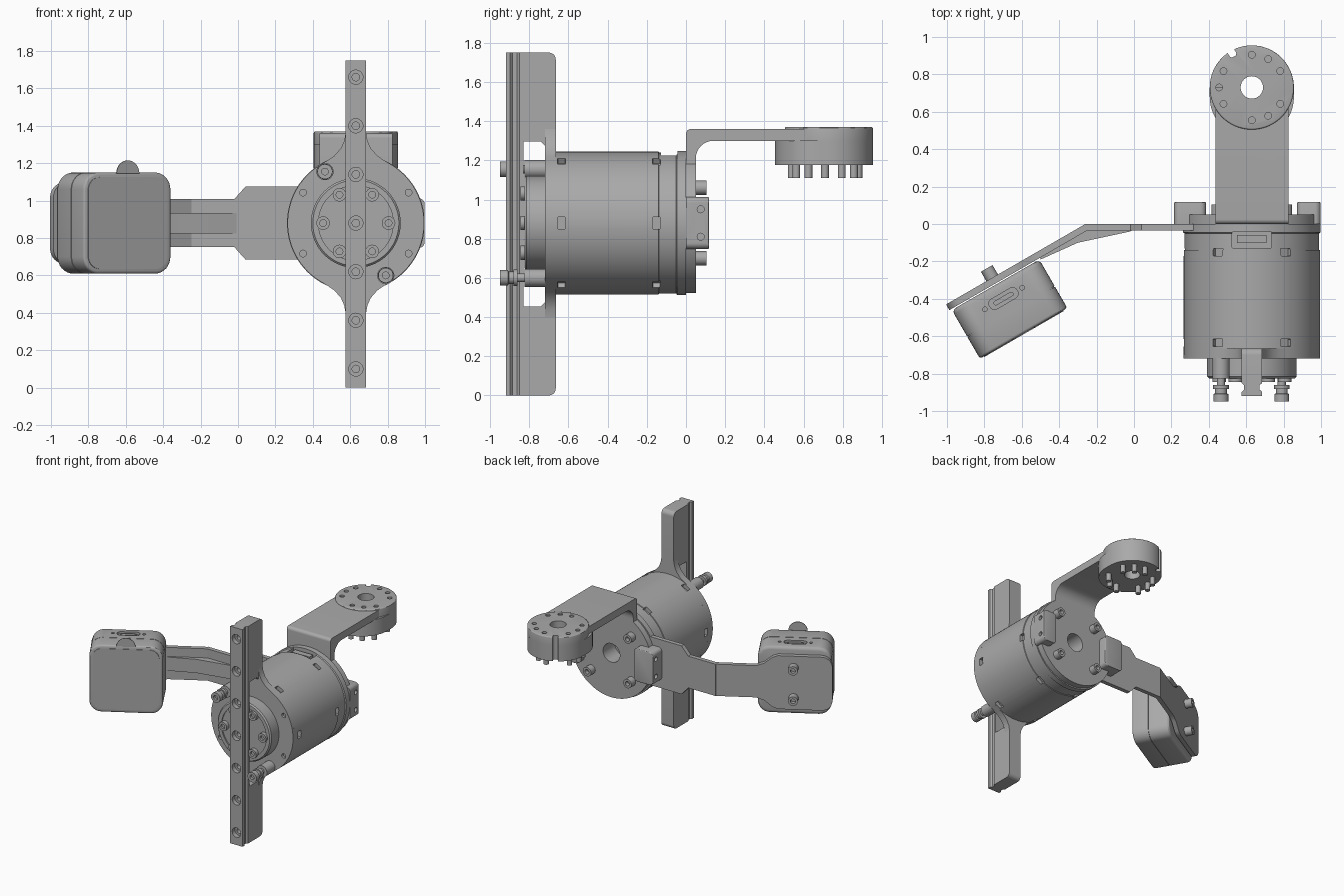
import bpy, bmesh
from math import sin, cos, pi, radians
from mathutils import Vector as V

cube = bpy.data.objects.get("Cube")
if cube:
    bpy.data.objects.remove(cube)

grey = bpy.data.materials.new("machined_grey")
grey.use_nodes = True
grey.diffuse_color = (0.4, 0.4, 0.4, 1)
grey.node_tree.nodes["Principled BSDF"].inputs["Base Color"].default_value = (0.4, 0.4, 0.4, 1)

X, Y, Z = V((1, 0, 0)), V((0, 1, 0)), V((0, 0, 1))
CX, CZ = 0.63, 0.88          # motor axis
parts = []


def finish(name, bm, keep=True):
    bmesh.ops.remove_doubles(bm, verts=bm.verts, dist=1e-5)
    bmesh.ops.recalc_face_normals(bm, faces=bm.faces)
    me = bpy.data.meshes.new(name)
    bm.to_mesh(me)
    bm.free()
    me.materials.append(grey)
    ob = bpy.data.objects.new(name, me)
    bpy.context.collection.objects.link(ob)
    if keep:
        parts.append(ob)
    return ob


def prism(name, pts, o, u, v, w, depth, bevel=0, keep=True):
    """Outline in the u, v plane, pushed along w; bevel rounds the far rim."""
    bm = bmesh.new()
    face = bm.faces.new([bm.verts.new(V(o) + u * a + v * b) for a, b in pts])
    top = bmesh.ops.extrude_face_region(bm, geom=[face])["geom"]
    verts = [g for g in top if isinstance(g, bmesh.types.BMVert)]
    bmesh.ops.translate(bm, verts=verts, vec=w * depth)
    if bevel:
        rim = [g for g in top if isinstance(g, bmesh.types.BMEdge)]
        bmesh.ops.bevel(bm, geom=rim, offset=bevel, segments=3, profile=0.5, affect='EDGES')
    return finish(name, bm, keep)


def lathe(name, o, axis, prof, segs=32, keep=True):
    """Revolve (radius, height) points about an axis."""
    bm = bmesh.new()
    a = axis.orthogonal().normalized()
    b = axis.cross(a)
    rings = []
    for r, h in prof:
        rings.append([bm.verts.new(V(o) + axis * h + (a * cos(t) + b * sin(t)) * r)
                      for t in (2 * pi * i / segs for i in range(segs))])
    for p, q in zip(rings, rings[1:]):
        for i in range(segs):
            j = (i + 1) % segs
            bm.faces.new((p[i], p[j], q[j], q[i]))
    bmesh.ops.remove_doubles(bm, verts=bm.verts, dist=1e-5)
    bmesh.ops.dissolve_degenerate(bm, edges=bm.edges, dist=1e-6)
    return finish(name, bm, keep)


def rod(name, o, axis, r, length, segs=32, keep=True):
    return lathe(name, o, axis, [(0, 0), (r, 0), (r, length), (0, length)], segs, keep)


def screw(name, o, axis, r, length):
    s = r * 0.5
    return lathe(name, o, axis, [(0, 0), (r, 0), (r, length), (s, length),
                                 (s, length * 0.5), (0, length * 0.5)], 24)


def arc(cx, cy, r, a0, a1, n=8):
    return [(cx + r * cos(radians(a0 + (a1 - a0) * i / n)),
             cy + r * sin(radians(a0 + (a1 - a0) * i / n))) for i in range(n + 1)]


def rrect(w, h, r):
    x, y = w / 2 - r, h / 2 - r
    return (arc(x, y, r, 0, 90) + arc(-x, y, r, 90, 180)
            + arc(-x, -y, r, 180, 270) + arc(x, -y, r, 270, 360))


def cut(ob, cutters):
    for c in cutters:
        m = ob.modifiers.new("cut", 'BOOLEAN')
        m.operation, m.solver, m.object = 'DIFFERENCE', 'EXACT', c
        bpy.context.view_layer.objects.active = ob
        bpy.ops.object.modifier_apply(modifier=m.name)
        bpy.data.objects.remove(c)


# Motor housing, with shallow seams and a bore in the back
body = lathe("motor_housing", (CX, 0, CZ), Y, [
    (0, -.7), (.365, -.7), (.365, -.14), (.36, -.138), (.36, -.05), (.368, -.045),
    (.368, 0), (.358, 0), (.358, .05), (.075, .05), (.075, -.1), (0, -.1)], 96)
windows = []
for k in range(6):
    t = k * pi / 3
    out, side = V((cos(t), 0, sin(t))), V((-sin(t), 0, cos(t)))
    for y in (-.635, -.15):
        windows.append(prism("window_cutter", rrect(.04, .06, .004), V((CX, y, CZ)) + out * .335,
                             Y, side, out, .1, keep=False))
windows.append(prism("port_cutter", rrect(.21, .085, .004), (CX, -.085, CZ + .32),
                     X, Y, Z, .1, keep=False))
cut(body, windows)
prism("port_connector", rrect(.16, .045, .004), (CX, -.08, CZ + .3), X, Y, Z, .045)

# Front flange that flares into the rail
flare = [(.19, .312), (.15, .336), (.115, .36), (.08, .4), (.062, .44), (.055, .48)]
right = arc(0, 0, .365, -56, 56, 32) + flare
left = [(-a, b) for a, b in reversed(flare)] + arc(0, 0, .365, 124, 236, 32)
low = [(-a, -b) for a, b in flare] + [(a, -b) for a, b in reversed(flare)]
flange = prism("front_flange", right + left + low, (CX, -.72, CZ), X, Z, Y, .055)
cut(flange, [rod("hole_cutter", (CX + sx * .282, -.73, CZ + sz * .163), Y, .018, .04, 20, False)
             for sx in (-1, 1) for sz in (-1, 1)])

# Front hub, its bolts and the two long standoffs
lathe("front_hub", (CX, -.715, CZ), -Y, [(0, 0), (.24, 0), (.24, .1), (.23, .11), (.2, .11),
                                         (.2, .1), (0, .1)], 72)
for k in range(6):
    t = k * pi / 3
    screw("hub_bolt", (CX + .175 * cos(t), -.81, CZ + .175 * sin(t)), -Y, .036, .035)
for x, z in ((.465, 1.155), (.79, .6)):
    rod("standoff_lobe", (x, -.715, z), -Y, .046, .11)
    lathe("standoff", (x, -.82, z), -Y, [
        (0, 0), (.022, 0), (.022, .04), (.042, .04), (.042, .062), (.032, .062), (.032, .085),
        (.04, .09), (.04, .13), (.018, .13), (.018, .11), (0, .11)], 24)

# Rail with a waisted section and counterbored holes
half = [(.055, -.83), (.055, -.85), (.042, -.862), (.042, -.886), (.055, -.898), (.055, -.92)]
rail = prism("rail", half + [(-a, b) for a, b in reversed(half)], (CX, 0, 0), X, Y, Z, 1.75)
cut(rail, [lathe("rail_hole_cutter", (CX, -.93, CZ + k * .26), Y,
                 [(0, 0), (.038, 0), (.038, .045), (.02, .045), (.02, .08), (0, .08)], 24, False)
           for k in range(-3, 4)])

# Deep blocks behind both rail ends
block = [(-.84, .875), (-.84, .42), (-.74, .42), (-.72, .4), (-.665, .4)] + arc(-.7, .84, .035, 0, 90)
for s in (-1, 1):
    prism("rail_end_block", [(a, s * b) for a, b in block], (CX - .055, 0, .875), Y, Z, X, .11)

# Angled bracket on the back of the motor
elbow = ([(0, 1.1), (.05, 1.1), (.05, 1.2)] + arc(.14, 1.21, .09, 180, 90)
         + [(.73, 1.3), (.73, 1.36)] + arc(.025, 1.335, .025, 90, 180))
prism("bracket", elbow, (CX - .195, 0, 0), Y, Z, X, .39)
for sx in (-1, 1):
    for sz in (-1, 1):
        screw("back_bolt", (CX + sx * .18, .04, CZ + sz * .18), Y, .036, .065)

# Round coupling at the end of the bracket
R, HY = .225, .73
head = prism("coupling", arc(0, 0, R, 0, 180, 32) + arc(0, -.05, R, 180, 360, 32),
             (CX, HY, 1.175), X, Y, Z, .127)
cap = prism("coupling_cap", arc(0, 0, R, 0, 354, 59), (CX, HY, 1.3), X, Y, Z, .07, .008)
angles = [k for k in range(0, 360, 30) if k not in (0, 120, 240)]
for ob in (head, cap):
    tools = [rod("bore_cutter", (CX, HY, 1.1), Z, .06, .4, 32, False),
             prism("notch_cutter", rrect(.04, .08, .015), (CX - .115, HY + .2, 1.1),
                   V((cos(.52), sin(.52), 0)), V((-sin(.52), cos(.52), 0)), Z, .4, keep=False)]
    cut(ob, tools)
cut(bpy.data.objects["bracket"], [rod("bore_cutter", (CX, HY, 1.1), Z, .06, .4, 32, False)])
cut(cap, [rod("pin_hole_cutter", (CX + .175 * cos(radians(a)), HY + .175 * sin(radians(a)), 1.345),
              Z, .018, .1, 16, False) for a in angles])
for a in angles:
    rod("coupling_pin", (CX + .17 * cos(radians(a)), HY - .02 + .17 * sin(radians(a)), 1.11),
        Z, .02, .08, 16)

# Side clamps on the back, each with two screw holes
for x, w, d in ((.3, .17, -X), (.935, .125, X)):
    clamp = prism("side_clamp", rrect(w, .265, .03), (x, 0, CZ), X, Z, Y, .118, .006)
    cut(clamp, [rod("clamp_hole_cutter", V((x, .075, CZ + s * .07)) + d * (w / 2 - .03),
                    d, .018, .06, 16, False) for s in (-1, 1)])

# Camera arm: flat tab, turned plate and stiffening rib
top = [(.33, .195), (.04, .195), (-.02, .128), (-.265, .128)]
prism("arm_tab", top + [(a, -b) for a, b in reversed(top)], (0, -.034, CZ), X, Z, Y, .034)
U, W = V((cos(pi / 6), .5, 0)), V((.5, -cos(pi / 6), 0))
edge = [(0, .128), (-.3, .128), (-.36, .15), (-.42, .2), (-.46, .215)] + arc(-.78, .135, .08, 90, 180)
prism("arm_plate", edge + [(a, -b) for a, b in reversed(edge)], (-.26, 0, CZ), U, Z, W, .035)
prism("arm_rib", [(.02, -.02), (-.02, -.04), (-.3, -.1), (-.5, -.19), (-.5, -.15), (-.26, -.01)],
      (0, 0, CZ - .055), X, Y, Z, .11)

# Camera case: rear and front shells, front film with pull tab
C = V((-.74, -.325, CZ))
rear = prism("camera_rear_shell", rrect(.54, .54, .09), C + W * .163, U, Z, -W, .163, .025)
prism("camera_seam", rrect(.53, .53, .085), C + W * .15, U, Z, W, .03)
prism("camera_front_shell", rrect(.54, .54, .09), C + W * .168, U, Z, W, .132, .015)
film = arc(0, .265, .07, 0, 180, 16)
prism("film_tab", film, C + W * .298, U, Z, W, .006)
prism("film", rrect(.49, .49, .07), C + W * .298, U, Z, W, .006)
port = C + W * .085 + Z * .25
cut(rear, [prism("socket_cutter", rrect(.17, .06, .028), port, U, W, Z, .1, keep=False)]
    + [rod("socket_hole_cutter", port + U * s * .115, Z, .012, .1, 16, False) for s in (-1, 1)])
prism("camera_socket", rrect(.12, .025, .012), port - Z * .01, U, W, Z, .025)
for s in (-1, 1):
    screw("camera_screw", V((-.76, -.285, CZ + s * .122)) + W * .01, -W, .036, .065)

# Smooth round surfaces while keeping crisp edges
bpy.ops.object.select_all(action='DESELECT')
for ob in parts:
    ob.select_set(True)
bpy.context.view_layer.objects.active = parts[0]
bpy.ops.object.shade_smooth_by_angle(angle=radians(30))
